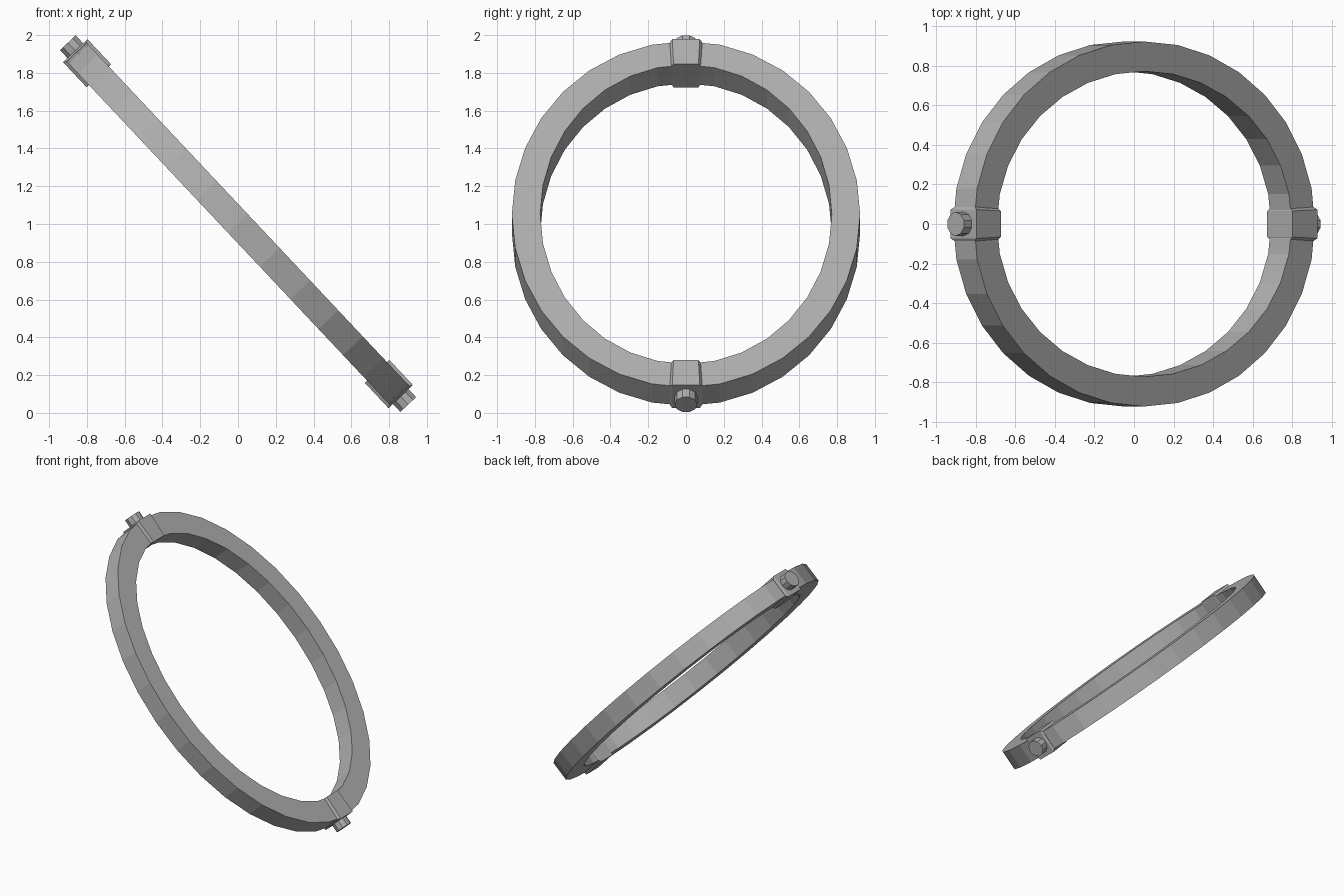
import bpy, bmesh
from math import cos, sin, pi
from mathutils import Matrix, Vector

if "Cube" in bpy.data.objects:
    bpy.data.objects.remove(bpy.data.objects["Cube"])

# Local frame: X = long axis of the hoop, Y = short axis, Z = hoop normal
D = Vector((-0.685, 0, 0.728)).normalized()
Y = Vector((0, -1, 0))
N = D.cross(Y)
FRAME = Matrix((D, Y, N)).transposed().to_4x4()
FRAME.translation = (0, 0, 1.002)

GREY = bpy.data.materials.new("dark_grey")
GREY.diffuse_color = (0.43, 0.43, 0.43, 1)
GREY.use_nodes = True
GREY.node_tree.nodes["Principled BSDF"].inputs["Base Color"].default_value = GREY.diffuse_color


def finish(name, bm, turn=0):
    bmesh.ops.recalc_face_normals(bm, faces=bm.faces)
    me = bpy.data.meshes.new(name)
    bm.to_mesh(me)
    bm.free()
    me.materials.append(GREY)
    ob = bpy.data.objects.new(name, me)
    ob.matrix_world = FRAME @ Matrix.Rotation(turn, 4, 'Z')
    bpy.context.collection.objects.link(ob)


def hoop(segments=32):
    # Elliptical band: rectangular section swept round
    bm = bmesh.new()
    section = [(1.257, 0.922, 0.072), (1.257, 0.922, -0.072),
               (1.087, 0.772, -0.072), (1.087, 0.772, 0.072)]
    loops = []
    for i in range(segments):
        t = 2 * pi * i / segments
        loops.append([bm.verts.new((a * cos(t), b * sin(t), z)) for a, b, z in section])
    for i in range(segments):
        p, q = loops[i], loops[(i + 1) % segments]
        for k in range(4):
            m = (k + 1) % 4
            bm.faces.new((p[k], p[m], q[m], q[k]))
    finish("hoop", bm)


def clamp(name, turn):
    # Wedge block with chamfered shoulders that die into the hoop
    bm = bmesh.new()
    profile = [(-0.086, -0.072), (-0.073, -0.089), (0.073, -0.089), (0.086, -0.072),
               (0.086, 0.072), (0.073, 0.089), (-0.073, 0.089), (-0.086, 0.072)]
    ends = []
    for shoulder_x, face_x, width in ((1.079, 1.075, 0.9), (1.248, 1.257, 1.0)):
        ends.append([bm.verts.new((face_x if abs(z) > 0.08 else shoulder_x, y * width, z))
                     for y, z in profile])
    for k in range(8):
        m = (k + 1) % 8
        bm.faces.new((ends[0][k], ends[0][m], ends[1][m], ends[1][k]))
    for e in ends:
        bm.faces.new((e[1], e[2], e[5], e[6]))
        bm.faces.new((e[0], e[1], e[6], e[7]))
        bm.faces.new((e[2], e[3], e[4], e[5]))
    finish(name, bm, turn)


def pivot_pin(name, turn):
    # Short faceted pin pointing outward
    bm = bmesh.new()
    m = Matrix.Translation((1.275, 0, 0)) @ Matrix.Rotation(pi / 2, 4, 'Y')
    bmesh.ops.create_cone(bm, cap_ends=True, segments=10, radius1=0.06, radius2=0.06,
                          depth=0.08, matrix=m)
    finish(name, bm, turn)


hoop()
for label, turn in (("upper", 0), ("lower", pi)):
    clamp(label + "_clamp", turn)
    pivot_pin(label + "_pivot_pin", turn)
